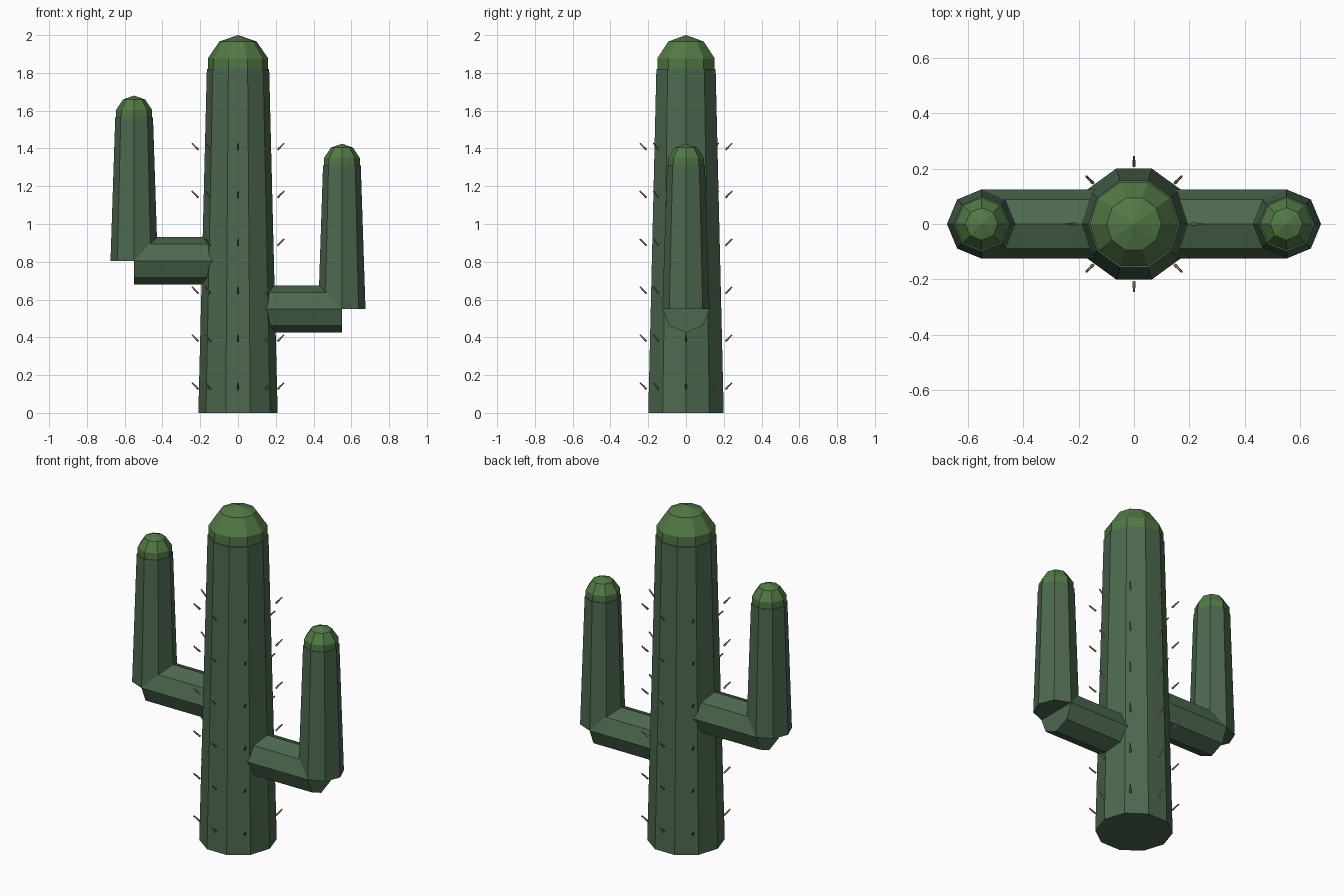
import bpy, math
from mathutils import Matrix, Vector

if "Cube" in bpy.data.objects:
    bpy.data.objects.remove(bpy.data.objects["Cube"])


def material(name, rgb):
    m = bpy.data.materials.new(name)
    m.diffuse_color = (*rgb, 1)
    m.use_nodes = True
    m.node_tree.nodes["Principled BSDF"].inputs["Base Color"].default_value = m.diffuse_color
    return m


GREEN = material("dark_green", (0.075, 0.14, 0.08))
TIP = material("light_green", (0.085, 0.19, 0.06))
TAN = material("tan", (0.3, 0.24, 0.16))


def lathe_data(profile, sides, matrix=Matrix()):
    """Faceted solid of revolution about z; profile is (radius, z) from bottom to top."""
    verts = [matrix @ Vector((r * math.cos(2 * math.pi * i / sides),
                              r * math.sin(2 * math.pi * i / sides), z))
             for r, z in profile for i in range(sides)]
    faces = [(k * sides + i, k * sides + (i + 1) % sides,
              (k + 1) * sides + (i + 1) % sides, (k + 1) * sides + i)
             for k in range(len(profile) - 1) for i in range(sides)]
    last = (len(profile) - 1) * sides
    faces += [tuple(reversed(range(sides))), tuple(range(last, last + sides))]
    return verts, faces


def make(name, mat, verts, faces):
    me = bpy.data.meshes.new(name)
    me.from_pydata([tuple(v) for v in verts], [], faces)
    me.materials.append(mat)
    ob = bpy.data.objects.new(name, me)
    bpy.context.collection.objects.link(ob)
    return ob


def cap(name, x, radius, base, top, sides):
    """Low-poly dome: rings at 72 and 36 degrees plus the pole."""
    h = top - base
    rings = [(radius * math.sin(math.radians(a)), base + h * math.cos(math.radians(a)))
             for a in (108, 72, 36)] + [(0.0005, top)]
    make(name, TIP, *lathe_data(rings, sides, Matrix.Translation((x, 0, 0))))


# Trunk and its dome
make("trunk", GREEN, *lathe_data([(0.21, 0), (0.165, 1.82)], 10))
cap("trunk_cap", 0, 0.168, 1.822, 2.0, 10)

# Arms: horizontal stub, upright limb and dome
for side, sx, z0, z1, top in (("left", -1, 0.805, 1.565, 1.68), ("right", 1, 0.55, 1.31, 1.425)):
    turn = Matrix.Translation((0, 0, z0)) @ Matrix.Rotation(sx * math.pi / 2, 4, 'Y')
    make(side + "_arm", GREEN, *lathe_data([(0.125, 0.05), (0.125, 0.55)], 8, turn))
    up = Matrix.Translation((sx * 0.55, 0, 0))
    make(side + "_limb", GREEN, *lathe_data([(0.125, z0), (0.1, z1)], 8, up))
    cap(side + "_cap", sx * 0.55, 0.1, z1 + 0.005, top, 8)

# Spines: eight columns of six, tilted up and outwards
verts, faces = [], []
for row in range(6):
    for col in range(8):
        m = (Matrix.Rotation(col * math.pi / 4, 4, 'Z')
             @ Matrix.Translation((0.226, 0, 0.143 + 0.2535 * row))
             @ Matrix.Rotation(math.pi / 4, 4, 'Y'))
        v, f = lathe_data([(0.006, -0.025), (0.004, 0.025)], 5, m)
        faces += [tuple(i + len(verts) for i in face) for face in f]
        verts += v
make("spines", TAN, verts, faces)
